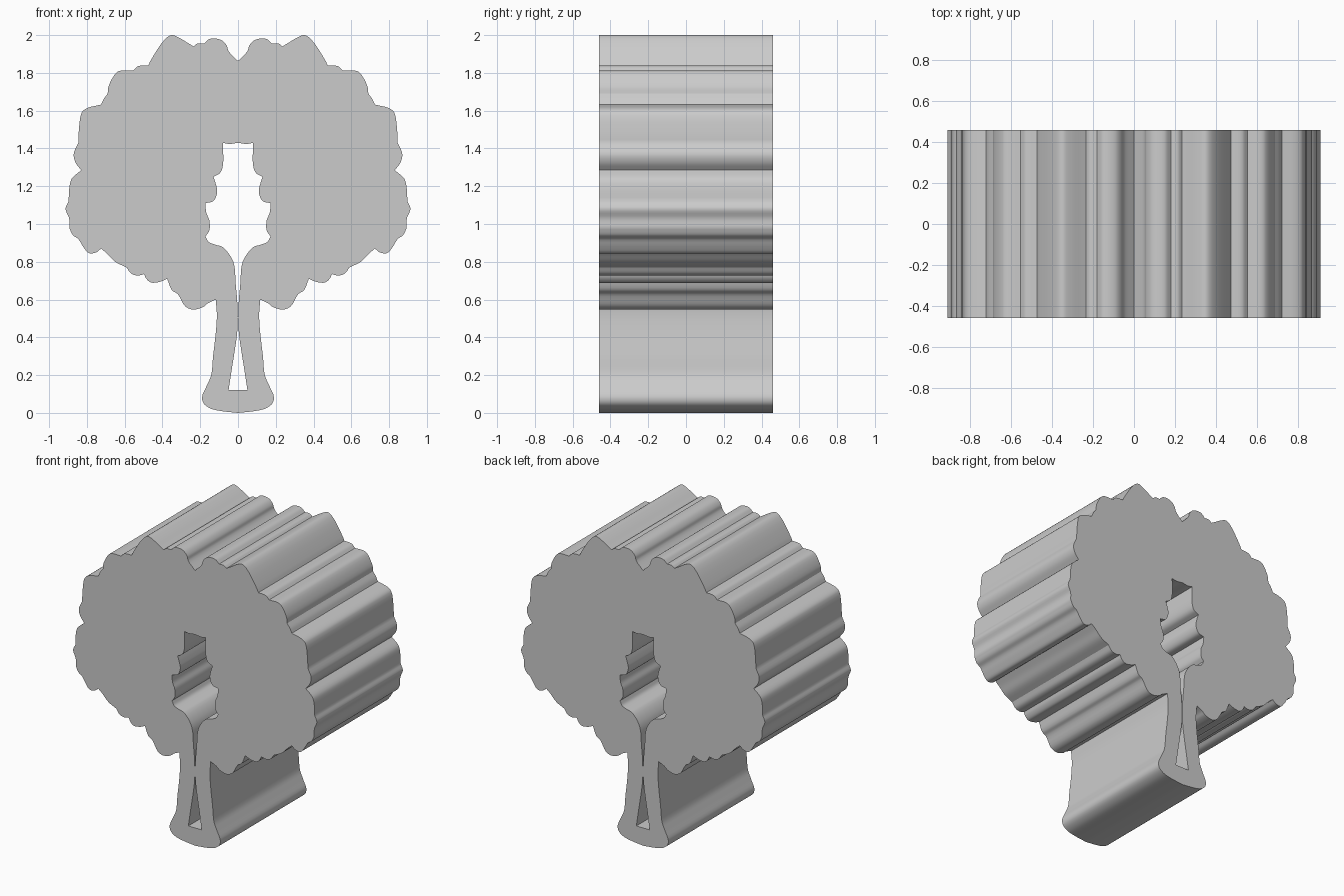
import bpy
import math
from mathutils import Vector

if "Cube" in bpy.data.objects:
    bpy.data.objects.remove(bpy.data.objects["Cube"])

HALF_DEPTH = 0.46

# Right half outlines; each inner list is one smooth run, and runs meet at a sharp cusp
TRUNK = [
    [(0, 0), (.09, .01), (.145, .023), (.182, .05), (.19, .085), (.165, .145),
     (.142, .2), (.132, .30), (.117, .43), (.112, .52), (.118, .60)],
]
LOWER_CROWN = [
    [(.118, .60), (.16, .58), (.185, .56), (.24, .547), (.28, .565), (.32, .63), (.35, .65), (.375, .71)],
    [(.375, .71), (.41, .695), (.46, .69), (.485, .71), (.497, .735)],
    [(.497, .735), (.53, .727), (.565, .737), (.59, .77)],
    [(.59, .77), (.65, .80), (.69, .84), (.725, .87)],
    [(.725, .87), (.75, .85), (.79, .846), (.82, .88), (.845, .92), (.875, .942), (.893, .98)],
    [(.893, .98), (.894, 1.03), (.913, 1.08), (.897, 1.12)],
]
UPPER_CROWN = [
    [(.897, 1.12), (.892, 1.2), (.88, 1.24), (.83, 1.285)],
    [(.83, 1.285), (.86, 1.325), (.87, 1.37), (.845, 1.43)],
    [(.845, 1.43), (.843, 1.49), (.827, 1.59), (.80, 1.613), (.725, 1.632)],
    [(.725, 1.632), (.712, 1.66), (.69, 1.69)],
    [(.69, 1.69), (.685, 1.73), (.645, 1.80), (.62, 1.812), (.555, 1.812)],
    [(.555, 1.812), (.53, 1.835), (.475, 1.84)],
    [(.475, 1.84), (.46, 1.87), (.385, 1.98), (.35, 2.0), (.31, 1.985), (.26, 1.955), (.235, 1.94)],
    [(.235, 1.94), (.215, 1.955), (.18, 1.955)],
    [(.18, 1.955), (.15, 1.98), (.09, 1.975), (.06, 1.945), (.05, 1.915), (0, 1.863)],
]
HOLE = [
    [(0, .12), (.05, .12)],
    [(.05, .12), (.03, .25), (.022, .30), (.003, .44), (.003, .57), (.012, .68), (.025, .80),
     (.08, .877), (.12, .89), (.155, .905), (.172, .935)],
    [(.172, .935), (.152, .965), (.152, 1.02), (.168, 1.06), (.173, 1.11)],
    [(.173, 1.11), (.13, 1.122), (.11, 1.17), (.117, 1.21), (.13, 1.25)],
    [(.13, 1.25), (.095, 1.27), (.08, 1.31), (.08, 1.43)],
    [(.08, 1.43), (.045, 1.424), (0, 1.43)],
]


def smooth_run(run, steps=4):
    """Centripetal spline through the points of a run, without the last one."""
    pts = [Vector(p) for p in run]
    if len(pts) == 2:
        return pts[:1]
    pts = [2 * pts[0] - pts[1]] + pts + [2 * pts[-1] - pts[-2]]
    out = []
    for a, b, c, d in zip(pts, pts[1:], pts[2:], pts[3:]):
        t1 = (b - a).length ** .5
        t2 = t1 + (c - b).length ** .5
        t3 = t2 + (d - c).length ** .5
        for i in range(steps):
            t = t1 + (t2 - t1) * i / steps
            p = a.lerp(b, t / t1)
            q = b.lerp(c, (t - t1) / (t2 - t1))
            r = c.lerp(d, (t - t2) / (t3 - t2))
            out.append(p.lerp(q, t / t2).lerp(q.lerp(r, (t - t1) / (t3 - t1)), (t - t1) / (t2 - t1)))
    return out


def add_loop(curve, runs):
    """Mirror the half outline across x = 0 into one closed loop."""
    half = [p for run in runs for p in smooth_run(run)] + [Vector(runs[-1][-1])]
    loop = half + [Vector((-p.x, p.y)) for p in half[-2:0:-1]]
    spline = curve.splines.new('POLY')
    spline.points.add(len(loop) - 1)
    for point, p in zip(spline.points, loop):
        point.co = (p.x, max(p.y, 0), 0, 1)
    spline.use_cyclic_u = True


# Solid tree slab with the gap between the branches cut through
curve = bpy.data.curves.new("tree_block", 'CURVE')
curve.dimensions = '2D'
curve.fill_mode = 'BOTH'
curve.extrude = HALF_DEPTH
add_loop(curve, TRUNK + LOWER_CROWN + UPPER_CROWN)
add_loop(curve, HOLE)
tree = bpy.data.objects.new("tree_block", curve)
bpy.context.collection.objects.link(tree)
tree.rotation_euler.x = math.pi / 2

# Turn it into a welded mesh with smooth lobes and crisp cusps
bpy.context.view_layer.objects.active = tree
tree.select_set(True)
bpy.ops.object.convert(target='MESH')
tree = bpy.context.object
bpy.ops.object.transform_apply(location=False, rotation=True, scale=False)
bpy.ops.object.mode_set(mode='EDIT')
bpy.ops.mesh.select_all(action='SELECT')
bpy.ops.mesh.remove_doubles(threshold=0.0005)
bpy.ops.mesh.normals_make_consistent(inside=False)
bpy.ops.object.mode_set(mode='OBJECT')
bpy.ops.object.shade_smooth_by_angle(angle=math.radians(30))
